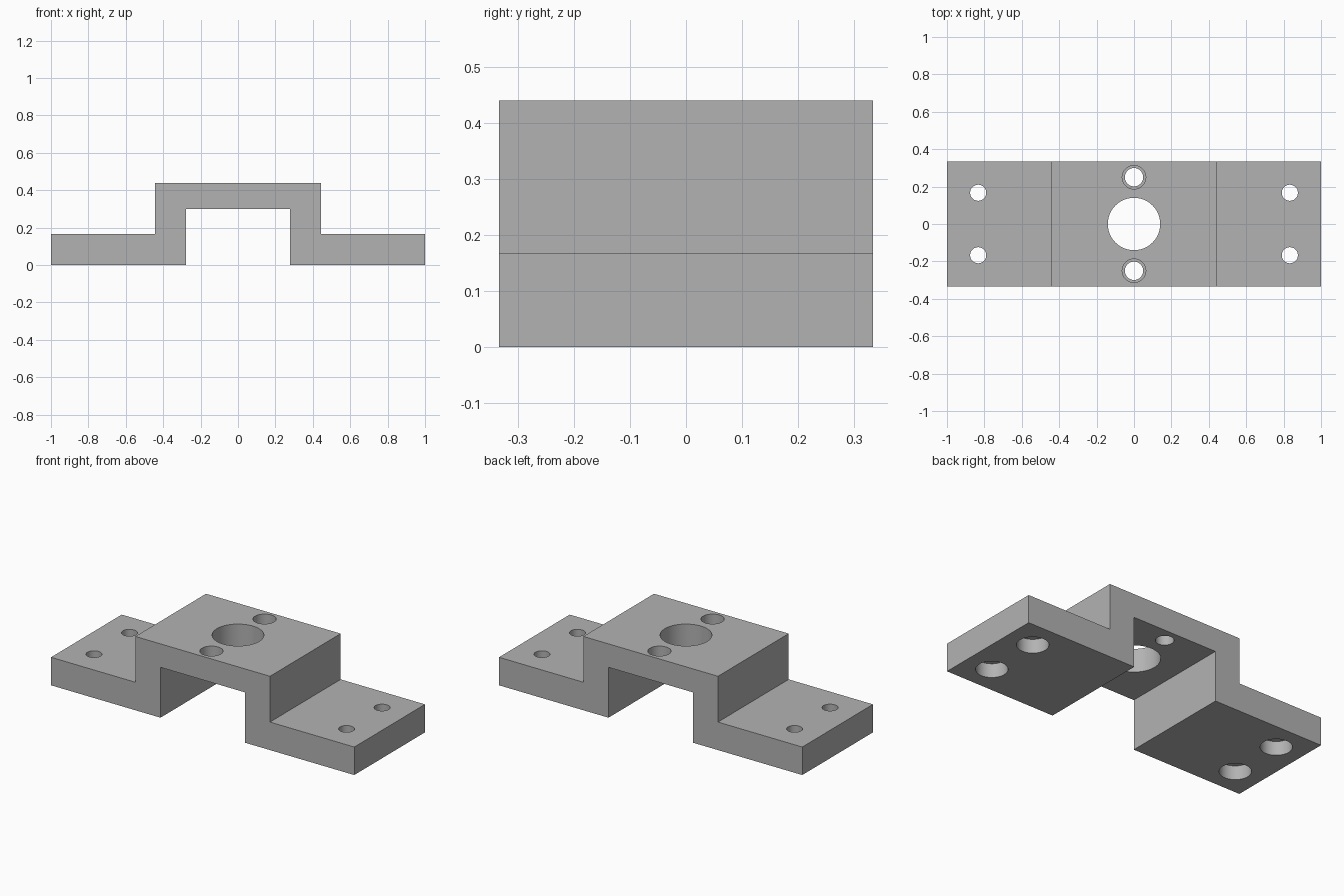
import bpy
import bmesh
from mathutils import Matrix

if "Cube" in bpy.data.objects:
    bpy.data.objects.remove(bpy.data.objects["Cube"])

HALF_DEPTH = 0.333
FOOT_TOP, BRIDGE_UNDER, BRIDGE_TOP = 0.167, 0.30, 0.44
INNER_X, OUTER_X = 0.278, 0.444

# Plain grey material
grey = bpy.data.materials.new("plain_grey")
grey.use_nodes = True
colour = (0.45, 0.45, 0.45, 1)
grey.diffuse_color = colour
grey.node_tree.nodes["Principled BSDF"].inputs["Base Color"].default_value = colour


def make_object(name, bm):
    mesh = bpy.data.meshes.new(name)
    bmesh.ops.recalc_face_normals(bm, faces=bm.faces)
    bm.to_mesh(mesh)
    bm.free()
    obj = bpy.data.objects.new(name, mesh)
    bpy.context.collection.objects.link(obj)
    mesh.materials.append(grey)
    return obj


# Stepped bracket: half profile, mirrored, then extruded front to back
half = [(INNER_X, BRIDGE_UNDER), (INNER_X, 0), (1, 0), (1, FOOT_TOP),
        (OUTER_X, FOOT_TOP), (OUTER_X, BRIDGE_TOP)]
profile = half + [(-x, z) for x, z in reversed(half)]
bm = bmesh.new()
face = bm.faces.new([bm.verts.new((x, -HALF_DEPTH, z)) for x, z in profile])
extruded = bmesh.ops.extrude_face_region(bm, geom=[face])["geom"]
bmesh.ops.translate(bm, vec=(0, 2 * HALF_DEPTH, 0),
                    verts=[v for v in extruded if isinstance(v, bmesh.types.BMVert)])
bracket = make_object("mounting_bracket", bm)


def drill(x, y, radius, bottom, top):
    """Cut a vertical round hole into the bracket."""
    bm = bmesh.new()
    bmesh.ops.create_cone(bm, cap_ends=True, segments=64, radius1=radius,
                          radius2=radius, depth=top - bottom,
                          matrix=Matrix.Translation((x, y, (top + bottom) / 2)))
    cutter = make_object("hole_cutter", bm)
    cutter.hide_render = True
    mod = bracket.modifiers.new("hole", "BOOLEAN")
    mod.operation = "DIFFERENCE"
    mod.solver = "EXACT"
    mod.object = cutter
    bpy.ops.object.modifier_apply(modifier=mod.name)
    bpy.data.objects.remove(cutter)


bpy.ops.object.select_all(action="DESELECT")
bracket.select_set(True)
bpy.context.view_layer.objects.active = bracket

# Central shaft hole
drill(0, 0, 0.14, 0.2, 0.6)
for side in (-1, 1):
    # Bridge screw holes, recessed from above
    drill(0, side * 0.25, 0.049, 0.2, 0.6)
    drill(0, side * 0.25, 0.063, BRIDGE_TOP - 0.083, 0.6)
    # Foot screw holes, recessed from below
    for end in (-1, 1):
        drill(end * 0.833, side * 0.167, 0.043, -0.1, 0.3)
        drill(end * 0.833, side * 0.167, 0.085, -0.1, 0.083)

bpy.ops.object.shade_smooth_by_angle(angle=0.5)
